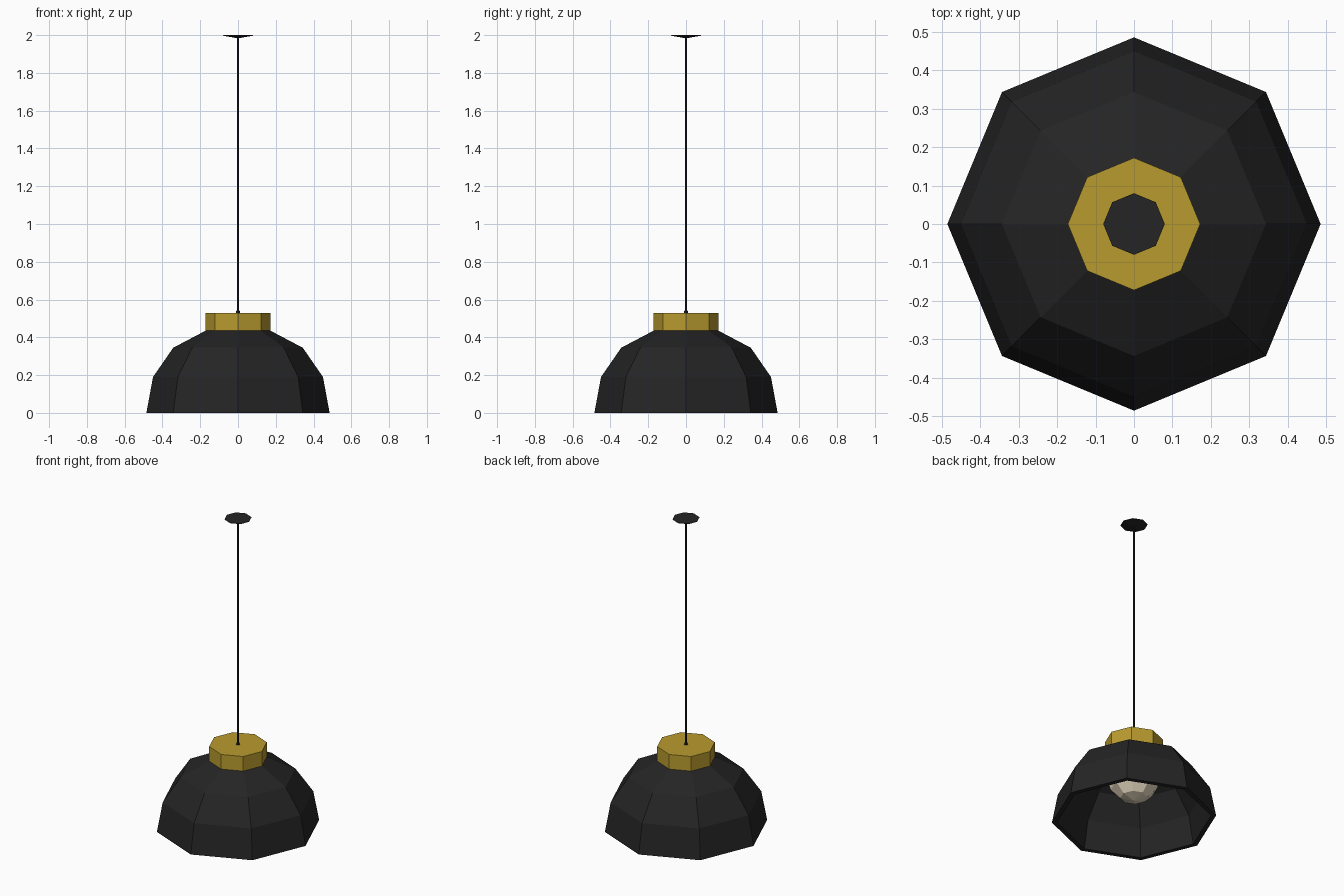
import bpy, bmesh, math

if "Cube" in bpy.data.objects:
    bpy.data.objects.remove(bpy.data.objects["Cube"])


def material(name, rgb):
    m = bpy.data.materials.new(name)
    m.diffuse_color = (*rgb, 1)
    m.use_nodes = True
    m.node_tree.nodes["Principled BSDF"].inputs["Base Color"].default_value = m.diffuse_color
    return m


black = material("matte black", (0.018, 0.018, 0.018))
brass = material("brass", (0.485, 0.328, 0.028))
cream = material("warm glass", (0.85, 0.74, 0.56))


def lathe(name, profile, mat, sides=8, closed=False):
    """Revolve (radius, z) points round z with flat faces; radius 0 makes a pole."""
    bm = bmesh.new()
    rings = []
    for r, z in profile:
        n = 1 if r == 0 else sides
        rings.append([bm.verts.new((r * math.cos(math.tau * i / sides),
                                    r * math.sin(math.tau * i / sides), z)) for i in range(n)])
    pairs = list(zip(rings, rings[1:]))
    if closed:
        pairs.append((rings[-1], rings[0]))
    for a, b in pairs:
        for i in range(sides):
            j = (i + 1) % sides
            quad = [a[i % len(a)], a[j % len(a)], b[j % len(b)], b[i % len(b)]]
            bm.faces.new(list(dict.fromkeys(quad)))
    bmesh.ops.recalc_face_normals(bm, faces=bm.faces[:])
    me = bpy.data.meshes.new(name)
    bm.to_mesh(me)
    bm.free()
    me.materials.append(mat)
    ob = bpy.data.objects.new(name, me)
    bpy.context.collection.objects.link(ob)
    return ob


# Hollow octagonal shade: outer wall up, inner wall back down
lathe("shade", [(0.485, 0), (0.45, 0.19), (0.343, 0.345), (0.17, 0.436),
                (0.155, 0.412), (0.323, 0.325), (0.422, 0.18), (0.455, 0)],
      black, closed=True)

# Brass collar closing the top of the shade
lathe("collar", [(0, 0.434), (0.172, 0.434), (0.172, 0.53), (0, 0.53)], brass)

# Faceted bulb hanging inside
R, ZC = 0.16, 0.285
lathe("bulb", [(0 if k in (0, 6) else R * math.sin(math.pi * k / 6),
                ZC - R * math.cos(math.pi * k / 6)) for k in range(7)], cream)

# Cord, its grommet and the ceiling plate
lathe("grommet", [(0, 0.529), (0.011, 0.529), (0.009, 0.54), (0, 0.545)], black)
lathe("cord", [(0, 0.53), (0.005, 0.53), (0.005, 1.99), (0, 1.99)], black)
lathe("ceiling_plate", [(0, 1.985), (0.012, 1.985), (0.08, 1.997), (0.08, 2.0), (0, 2.0)], black)
